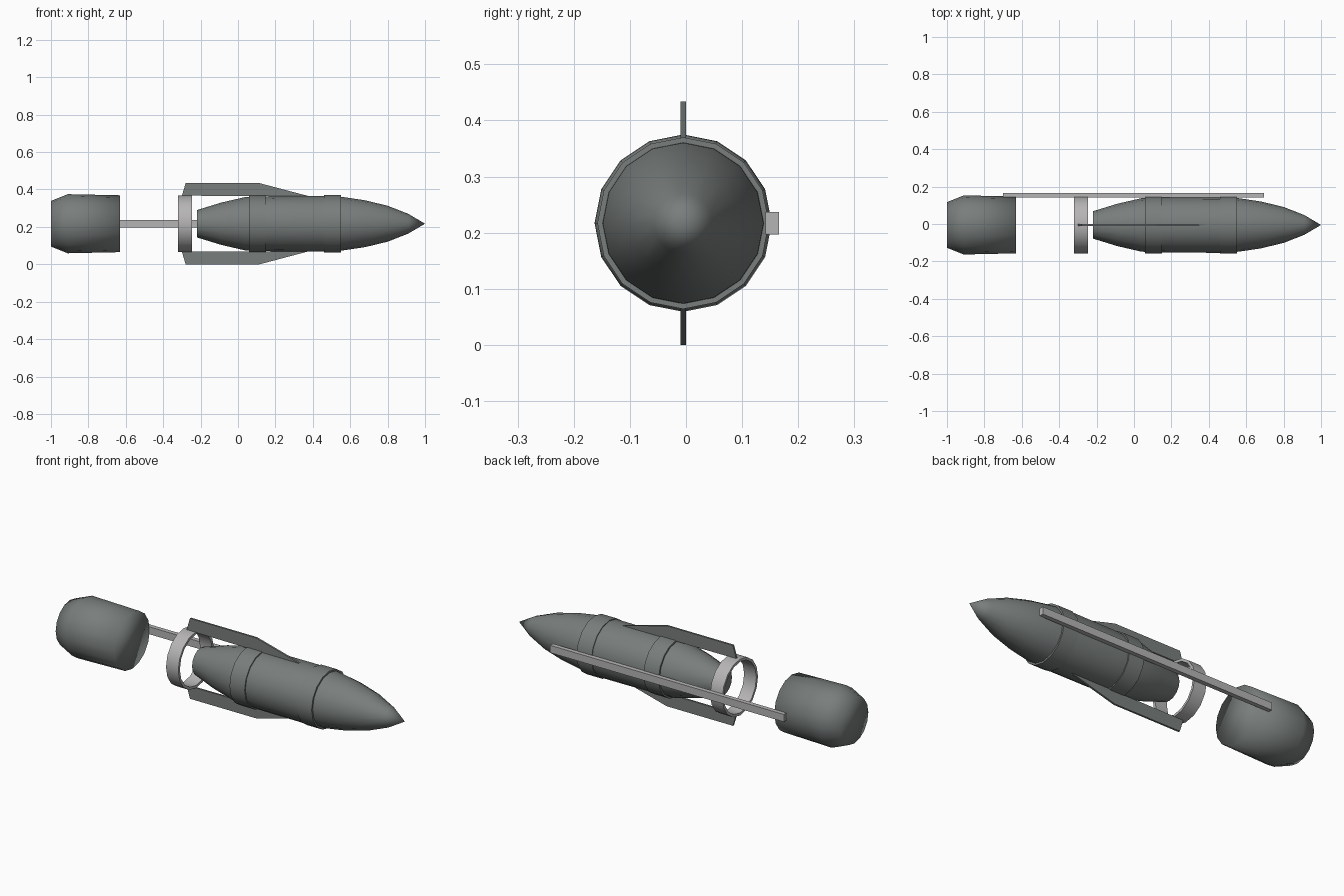
import bpy, bmesh, math
from mathutils import Vector

if "Cube" in bpy.data.objects:
    bpy.data.objects.remove(bpy.data.objects["Cube"])

AXIS_Y, AXIS_Z = -0.005, 0.217
SIDES = 16


def material(name, rgb):
    m = bpy.data.materials.new(name)
    m.use_nodes = True
    m.diffuse_color = (*rgb, 1)
    m.node_tree.nodes["Principled BSDF"].inputs["Base Color"].default_value = (*rgb, 1)
    return m


DARK = material("dark grey green", (0.19, 0.21, 0.205))
LIGHT = material("light grey", (0.47, 0.46, 0.46))


def finish(name, bm, mat, smooth=None):
    bmesh.ops.recalc_face_normals(bm, faces=bm.faces)
    me = bpy.data.meshes.new(name)
    bm.to_mesh(me)
    bm.free()
    me.materials.append(mat)
    ob = bpy.data.objects.new(name, me)
    bpy.context.collection.objects.link(ob)
    if smooth:
        bpy.ops.object.select_all(action='DESELECT')
        ob.select_set(True)
        bpy.context.view_layer.objects.active = ob
        bpy.ops.object.shade_smooth_by_angle(angle=math.radians(smooth))
    return ob


def lathe(name, profile, mat, smooth, closed=False):
    """Turn (x, radius) points about the long axis; closed makes a hoop."""
    bm = bmesh.new()
    rings = []
    for x, r in profile:
        if r == 0:
            rings.append([bm.verts.new((x, AXIS_Y, AXIS_Z))] * SIDES)
            continue
        rings.append([bm.verts.new((x, AXIS_Y + r * math.sin(a), AXIS_Z + r * math.cos(a)))
                      for a in (math.tau * i / SIDES for i in range(SIDES))])
    pairs = list(zip(rings, rings[1:]))
    if closed:
        pairs.append((rings[-1], rings[0]))
    for a, b in pairs:
        for i in range(SIDES):
            j = (i + 1) % SIDES
            bm.faces.new(dict.fromkeys((a[i], a[j], b[j], b[i])))
    if not closed:
        for ring in (rings[0], rings[-1]):
            if ring[0] is not ring[1]:
                bm.faces.new(ring)
    return finish(name, bm, mat, smooth)


def hoop(name, x0, x1, inner, outer, mat):
    profile = [(x0, inner), (x0, outer), (x1, outer), (x1, inner)]
    return lathe(name, profile, mat, 50, closed=True)


# Pointed main body
lathe("main_body", [(-0.22, 0.073), (-0.09, 0.113), (0.04, 0.143), (0.2, 0.148),
                    (0.46, 0.149), (0.56, 0.143), (0.68, 0.125), (0.8, 0.096),
                    (0.91, 0.053), (1.0, 0)], DARK, 60)

# Tail drum
lathe("tail_drum", [(-1.0, 0.122), (-0.91, 0.158), (-0.63, 0.152)], DARK, 100)

# Guide ring and the two clamp bands
hoop("guide_ring", -0.32, -0.247, 0.138, 0.152, LIGHT)
for label, x in (("rear", 0.06), ("front", 0.46)):
    hoop(label + "_band", x, x + 0.09, 0.14, 0.153, DARK)

# Upper and lower fins
for label, side in (("upper", 1), ("lower", -1)):
    bm = bmesh.new()
    outline = [(-0.3, 0.15), (-0.28, 0.217), (0.115, 0.217), (0.38, 0.147)]
    face = bm.faces.new([bm.verts.new((x, AXIS_Y - 0.005, AXIS_Z + side * h))
                         for x, h in outline])
    out = bmesh.ops.extrude_face_region(bm, geom=[face])
    bmesh.ops.translate(bm, vec=(0, 0.01, 0),
                        verts=[v for v in out["geom"] if isinstance(v, bmesh.types.BMVert)])
    finish(label + "_fin", bm, DARK)

# Long side rail joining the body and drum
bm = bmesh.new()
bmesh.ops.create_cube(bm, size=1)
bmesh.ops.scale(bm, vec=(1.395, 0.024, 0.04), verts=bm.verts)
bmesh.ops.translate(bm, vec=Vector((-0.003, 0.154, AXIS_Z)), verts=bm.verts)
finish("side_rail", bm, LIGHT)
